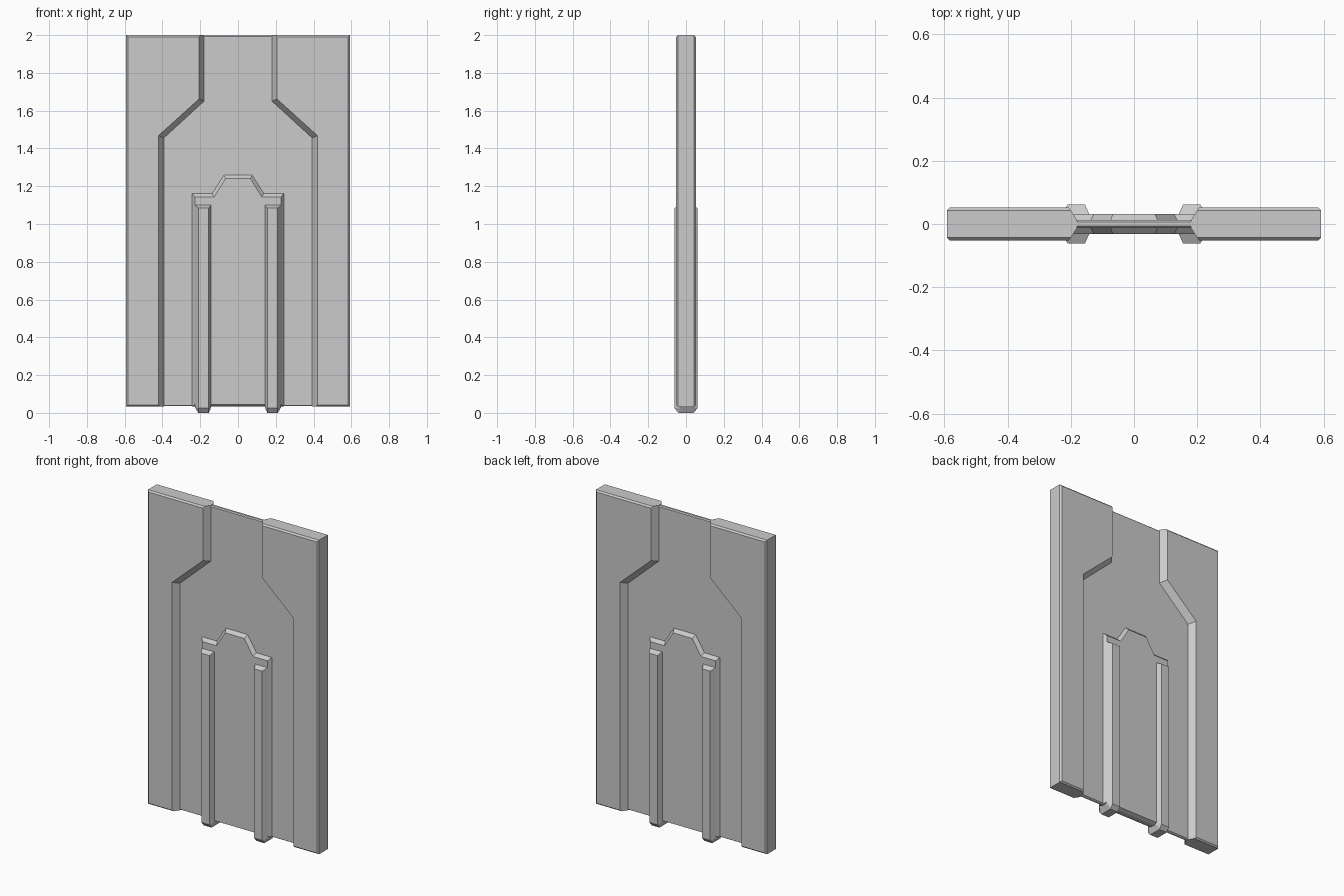
import bpy, bmesh

if "Cube" in bpy.data.objects:
    bpy.data.objects.remove(bpy.data.objects["Cube"])


def slab(name, base, face, depth, mirror=False):
    """Slab symmetric in y: base ring (x, z, half depth) sloping to flat faces (x, z) at +-depth."""
    bm = bmesh.new()
    rings = [[bm.verts.new((x, -depth, z)) for x, z in face],
             [bm.verts.new((x, -y, z)) for x, z, y in base],
             [bm.verts.new((x, y, z)) for x, z, y in base],
             [bm.verts.new((x, depth, z)) for x, z in face]]
    n = len(base)
    for a, b in zip(rings, rings[1:]):
        for i in range(n):
            j = (i + 1) % n
            bm.faces.new((a[i], a[j], b[j], b[i]))
    bm.faces.new(rings[0])
    bm.faces.new(rings[-1])
    bmesh.ops.remove_doubles(bm, verts=bm.verts, dist=0.0001)
    bmesh.ops.recalc_face_normals(bm, faces=bm.faces)
    me = bpy.data.meshes.new(name)
    bm.to_mesh(me)
    bm.free()
    ob = bpy.data.objects.new(name, me)
    bpy.context.collection.objects.link(ob)
    if mirror:
        mod = ob.modifiers.new("mirror", 'MIRROR')
        mod.use_mirror_merge = False
    return ob


def both(pts):
    """Close a right-hand half outline with its mirror image."""
    return pts + [(-p[0],) + tuple(p[1:]) for p in reversed(pts)]


# Thick side panels with a stepped, bevelled inner edge
slab("side_panel",
     [(.592, 2, .043), (.2, 2, .043), (.18, 2, .012), (.18, 1.65, .012),
      (.393, 1.455, .012), (.393, .034, .012), (.413, .034, .043), (.592, .034, .043)],
     [(.583, 1.99), (.206, 1.99), (.206, 1.99), (.206, 1.64),
      (.421, 1.468), (.421, .04), (.421, .04), (.583, .04)][:3] +
     [(.206, 1.662), (.421, 1.468), (.421, .042), (.421, .042), (.583, .042)],
     .052, mirror=True)

# Thin recessed web joining the panels
web = [(.185, 1.998), (.185, 1.65), (.4, 1.455), (.4, .036)]
web_face = [(.185, 1.992), (.185, 1.65), (.4, 1.455), (.4, .04)]
slab("web_plate", both([p + (.006,) for p in web]), both(web_face), .012)

# Raised plate with the stepped arch top
arch = [(.075, 1.26), (.137, 1.162), (.243, 1.162), (.243, .035)]
arch_face = [(.066, 1.24), (.126, 1.143), (.228, 1.143), (.228, .044)]
slab("arch_plate", both([p + (.011,) for p in arch]), both(arch_face), .032)

# Two long ribs with tapered feet
slab("rib",
     [(.142, 1.1, .032), (.228, 1.1, .032), (.228, .03, .032),
      (.21, 0, .04), (.155, 0, .04), (.142, .03, .032)],
     [(.155, 1.085), (.21, 1.085), (.21, .025), (.21, .025), (.155, .025), (.155, .025)],
     .061, mirror=True)
